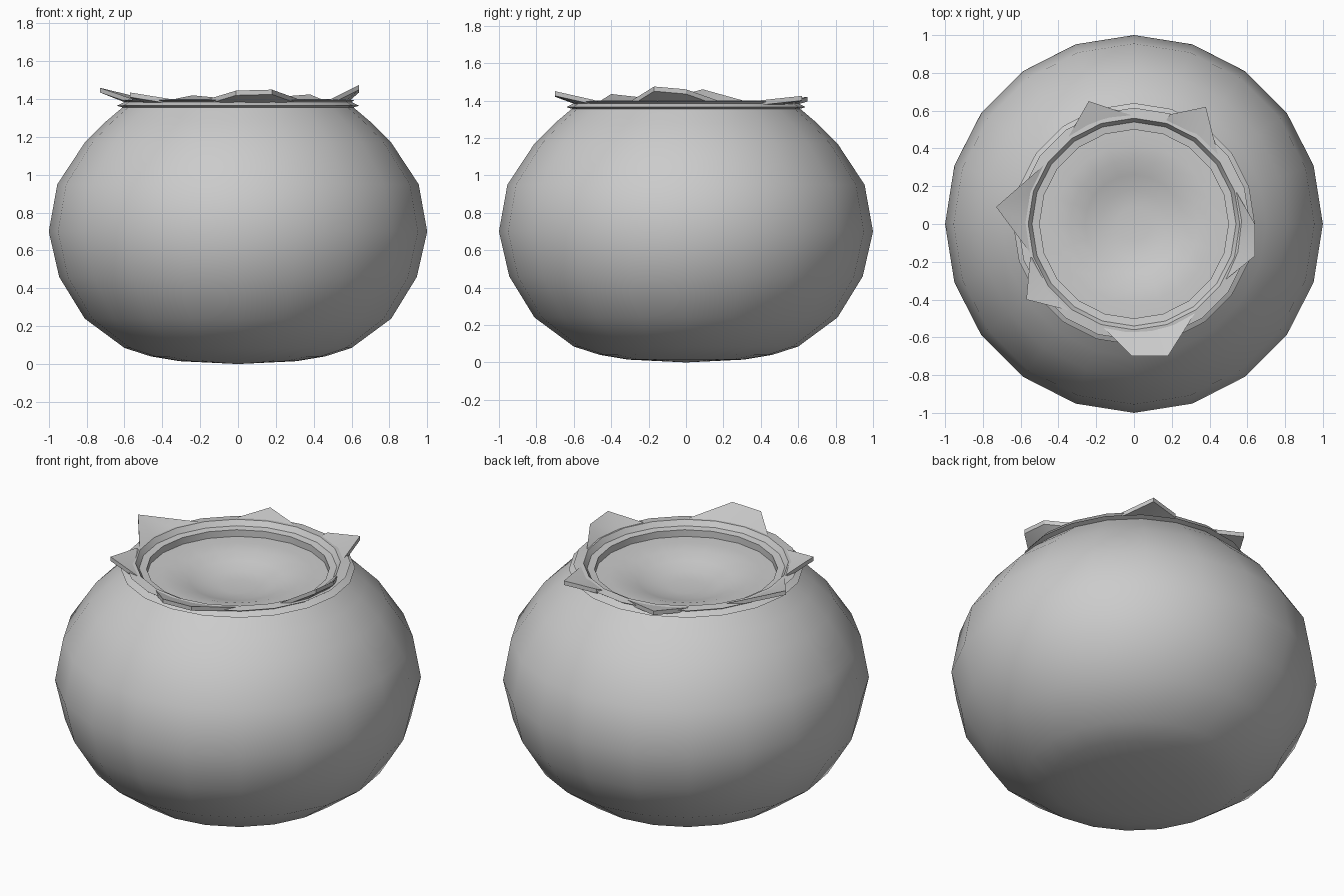
import bpy, bmesh, math
from mathutils import Vector

if "Cube" in bpy.data.objects:
    bpy.data.objects.remove(bpy.data.objects["Cube"])

SIDES = 20


def finish(name, bm, angle):
    bmesh.ops.recalc_face_normals(bm, faces=bm.faces)
    mesh = bpy.data.meshes.new(name)
    bm.to_mesh(mesh)
    bm.free()
    ob = bpy.data.objects.new(name, mesh)
    bpy.context.collection.objects.link(ob)
    bpy.ops.object.select_all(action='DESELECT')
    ob.select_set(True)
    bpy.context.view_layer.objects.active = ob
    bpy.ops.object.shade_smooth_by_angle(angle=math.radians(angle))
    return ob


def lathe(name, profile, closed=False, angle=40):
    """Revolve (radius, z) points about z."""
    bm = bmesh.new()
    rings = []
    for r, z in profile:
        if r == 0:
            rings.append([bm.verts.new((0, 0, z))] * SIDES)
        else:
            rings.append([bm.verts.new((r * math.cos(2 * math.pi * i / SIDES),
                                        r * math.sin(2 * math.pi * i / SIDES), z))
                          for i in range(SIDES)])
    pairs = list(zip(rings, rings[1:]))
    if closed:
        pairs.append((rings[-1], rings[0]))
    for a, b in pairs:
        for i in range(SIDES):
            j = (i + 1) % SIDES
            loop = list(dict.fromkeys([a[i], a[j], b[j], b[i]]))
            bm.faces.new(loop)
    return finish(name, bm, angle)


def shard(name, start, end, tips, thick=0.025):
    """Torn flap: base arc on the rim (degrees) plus outer tip points."""
    steps = max(2, round(abs(end - start) / 15))
    base = []
    for i in range(steps + 1):
        a = math.radians(start + (end - start) * i / steps)
        base.append(Vector((0.565 * math.cos(a), 0.565 * math.sin(a), 1.395)))
    pts = base + [Vector(t) for t in reversed(tips)]
    bm = bmesh.new()
    top = [bm.verts.new(p) for p in pts]
    low = [bm.verts.new(p - Vector((0, 0, thick))) for p in pts]
    n = len(pts)
    caps = [bm.faces.new(top), bm.faces.new(low[::-1])]
    for i in range(n):
        j = (i + 1) % n
        bm.faces.new((top[i], low[i], low[j], top[j]))
    bmesh.ops.triangulate(bm, faces=caps)
    return finish(name, bm, 15)


# Round body, open at the neck
lathe("pot_body", [(0, 0.0), (0.31, 0.015), (0.46, 0.04), (0.60, 0.085), (0.81, 0.24),
                   (0.945, 0.46), (1.0, 0.70), (0.955, 0.95), (0.81, 1.17),
                   (0.70, 1.28), (0.60, 1.365)])

# Rim with thin flange and stepped inner lip
lathe("rim", [(0.59, 1.35), (0.64, 1.365), (0.60, 1.385), (0.615, 1.395), (0.56, 1.40),
              (0.54, 1.37), (0.50, 1.365), (0.50, 1.30), (0.54, 1.30)],
      closed=True, angle=20)

# Dimpled surface of the contents
lathe("contents", [(0.52, 1.325), (0.42, 1.325), (0.34, 1.315), (0.26, 1.29),
                   (0.18, 1.265), (0.09, 1.255), (0, 1.255)])

# Torn flaps around the opening
flaps = [
    (88, 130, [(-0.24, 0.65, 1.42)]),
    (37, 73, [(0.38, 0.62, 1.425), (0.19, 0.58, 1.41)]),
    (-32, 19, [(0.64, -0.17, 1.475), (0.64, 0.0, 1.46)]),
    (-108, -54, [(-0.01, -0.70, 1.445), (0.18, -0.70, 1.45)]),
    (198, 235, [(-0.55, -0.18, 1.41), (-0.57, -0.40, 1.435)]),
    (145, 197, [(-0.73, 0.09, 1.46)]),
]
for k, (s, e, tips) in enumerate(flaps):
    # tips are listed from the start angle to the end angle
    order = sorted(tips, key=lambda t: (math.degrees(math.atan2(t[1], t[0])) - s + 20) % 360)
    shard(f"torn_flap_{k + 1}", s, e, order)
